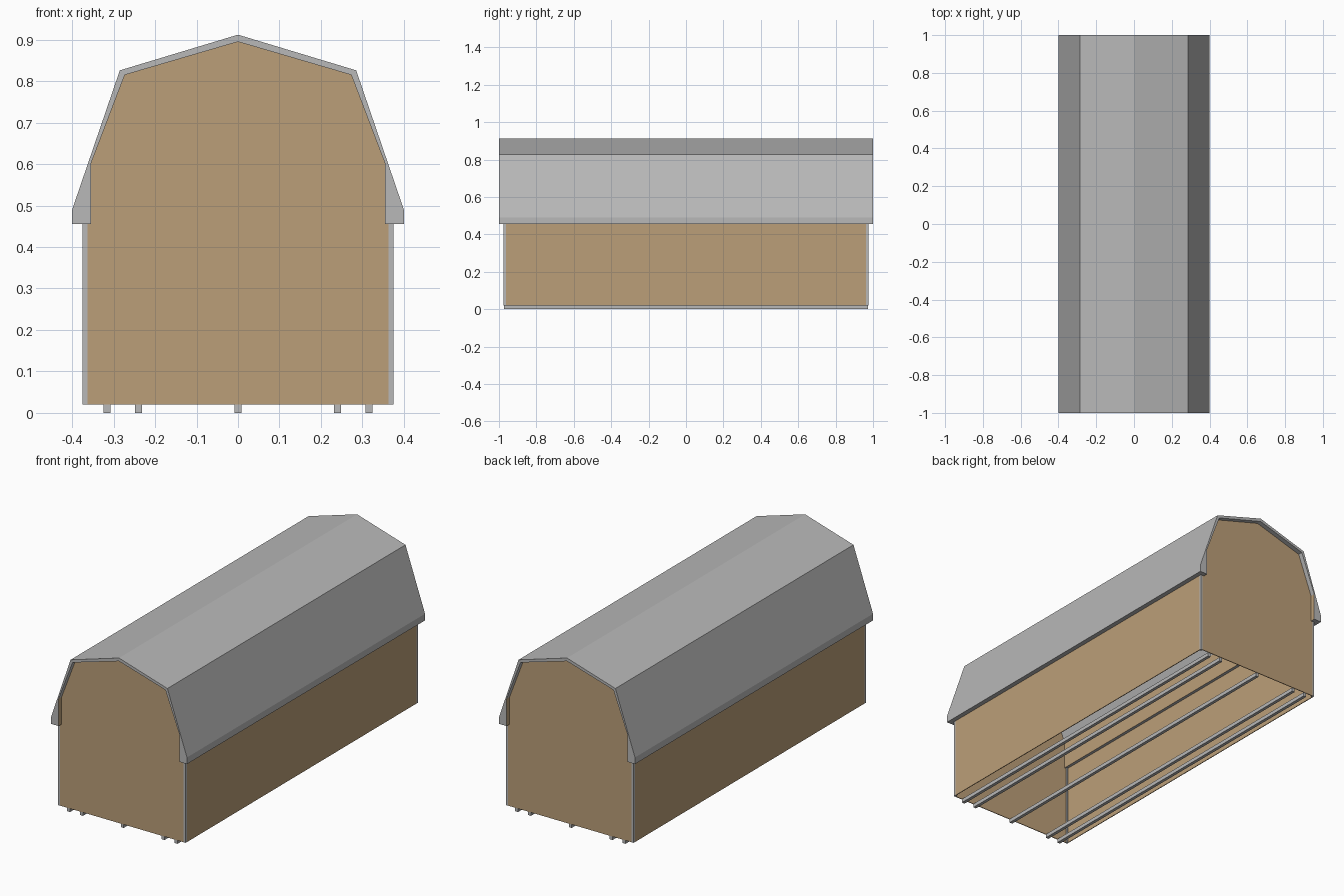
import bpy, bmesh

if "Cube" in bpy.data.objects:
    bpy.data.objects.remove(bpy.data.objects["Cube"])


def material(name, rgb):
    m = bpy.data.materials.new(name)
    m.diffuse_color = (*rgb, 1)
    m.use_nodes = True
    m.node_tree.nodes["Principled BSDF"].inputs["Base Color"].default_value = m.diffuse_color
    return m


GREY = material("grey trim", (0.48, 0.48, 0.48))
TAN = material("tan siding", (0.50, 0.345, 0.19))


def prism(name, profile, y0, y1, mats, rule=None):
    """Extrude an x-z outline from y0 to y1."""
    bm = bmesh.new()
    face = bm.faces.new([bm.verts.new((x, y0, z)) for x, z in profile])
    new = bmesh.ops.extrude_face_region(bm, geom=[face])["geom"]
    moved = [v for v in new if isinstance(v, bmesh.types.BMVert)]
    bmesh.ops.translate(bm, vec=(0, y1 - y0, 0), verts=moved)
    bmesh.ops.recalc_face_normals(bm, faces=bm.faces)
    if rule:
        for f in bm.faces:
            f.material_index = rule(f)
    me = bpy.data.meshes.new(name)
    bm.to_mesh(me)
    bm.free()
    for m in mats:
        me.materials.append(m)
    ob = bpy.data.objects.new(name, me)
    bpy.context.collection.objects.link(ob)
    return ob


def box(name, x0, x1, y0, y1, z0, z1, mat):
    return prism(name, [(x0, z0), (x1, z0), (x1, z1), (x0, z1)], y0, y1, [mat])


def mirrored(half):
    """Complete a half outline whose points all lie on the +x side."""
    return half + [(-x, z) for x, z in reversed(half) if x > 0]


FLOOR, EAVE = 0.02, 0.455
W, L, T, POST = 0.375, 0.975, 0.004, 0.012

# Gambrel roof shell; the upright inner faces carry the siding colour
outer = [(0.4, EAVE), (0.4, 0.49), (0.285, 0.826), (0, 0.912)]
inner = [(0.355, EAVE), (0.355, 0.6), (0.273, 0.815), (0, 0.895)]
roof_outline = mirrored(outer) + [(-x, z) for x, z in inner] + \
    [(x, z) for x, z in reversed(inner) if x > 0]


def inner_upright(f):
    c = f.calc_center_median()
    return int(abs(f.normal.x) > 0.99 and abs(c.x) < 0.36)


prism("gambrel_roof", roof_outline, -1, 1, [GREY, TAN], inner_upright)

# End walls follow the inside of the roof
end_outline = mirrored([(W - POST, FLOOR), (W - POST, EAVE), (0.355, EAVE)] + inner[1:])
prism("front_wall", end_outline, -L, -L + T, [TAN])
prism("back_wall", end_outline, L - T, L, [TAN])

for s, side in ((-1, "left"), (1, "right")):
    # Side walls
    xs = sorted((s * W, s * (W - T)))
    box(side + "_wall", *xs, -L + POST, L - POST, FLOOR, EAVE, TAN)
    # Corner trim posts
    xs = sorted((s * W, s * (W - POST)))
    for e, end in ((-1, "front"), (1, "back")):
        ys = sorted((e * L, e * (L - POST)))
        box(f"{end}_{side}_corner_post", *xs, *ys, FLOOR, EAVE, GREY)

# Skids under the open floor
for i, x in enumerate((-0.316, -0.24, 0, 0.24, 0.316)):
    box(f"skid_{i + 1}", x - 0.0085, x + 0.0085, -0.972, 0.972, 0, FLOOR, GREY)
